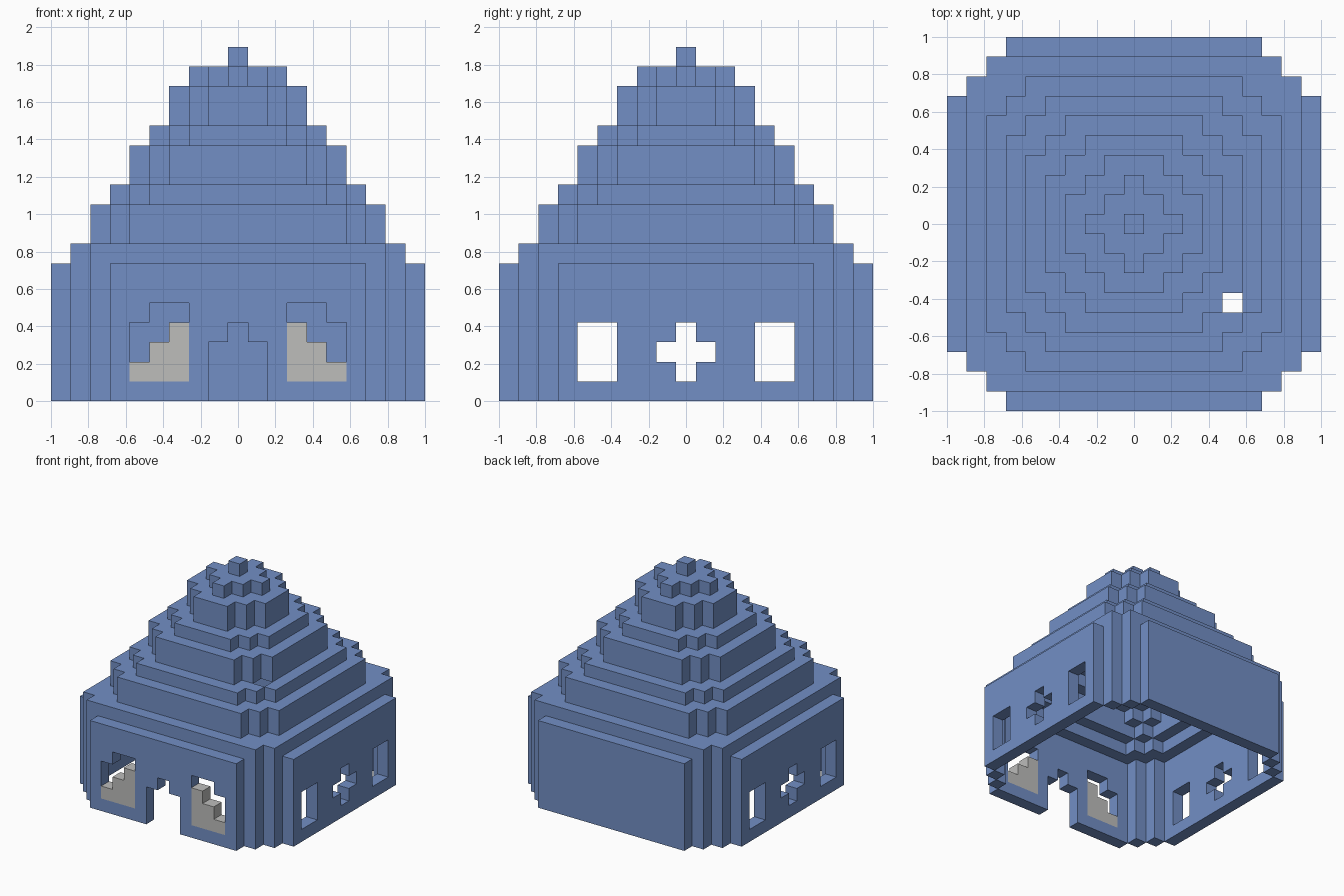
import bpy
import bmesh
import math
from mathutils import Vector

cube = bpy.data.objects.get("Cube")
if cube:
    bpy.data.objects.remove(cube, do_unlink=True)

U = 2 / 19  # edge length of one building block

# Tiers from the ground up: (top level, reach from centre, straight half-run)
TIERS = [(7, 9, 6), (8, 8, 7), (10, 7, 5), (11, 6, 4), (13, 5, 3),
         (14, 4, 2), (16, 3, 1), (17, 2, 0), (18, 0, 0)]
WALL_TOP, TOP = TIERS[0][0], TIERS[-1][0]
SIDES = [(1, 0), (-1, 0), (0, 1), (0, -1)]


def make_material(name, color):
    mat = bpy.data.materials.new(name)
    mat.use_nodes = True
    mat.diffuse_color = color
    mat.node_tree.nodes["Principled BSDF"].inputs["Base Color"].default_value = color
    return mat


def in_tier(x, y, z):
    """True inside the stepped octagonal outline at level z."""
    for top, reach, run in TIERS:
        if z < top:
            return max(abs(x), abs(y)) <= reach and abs(x) + abs(y) <= reach + run
    return False


def is_shell(x, y, z):
    """One-block-thick shell: tier rims plus blocks that close each step."""
    if not in_tier(x, y, z):
        return False
    rim = any(not in_tier(x + dx, y + dy, z) for dx, dy in SIDES)
    return rim or not in_tier(x, y, z + 1)


def is_door(x, y, z):
    return y == -9 and (abs(x) <= 1 and z <= 2 or x == 0 and z == 3)


def is_front_window(x, y, z):
    return y == -9 and 3 <= abs(x) <= 5 and 1 <= z <= (3 if abs(x) == 5 else 4)


def is_window_step(x, y, z):
    return is_front_window(x, y, z) and z <= 6 - abs(x)


def is_side_window(x, y, z):
    tall = abs(y) in (4, 5) and 1 <= z <= 3
    cross = abs(y) + abs(z - 2) <= 1
    return abs(x) == 9 and (tall or cross)


def is_opening(x, y, z):
    roof_hole = (x, y, z) == (5, -4, 10)
    return (is_door(x, y, z) or is_front_window(x, y, z)
            or is_side_window(x, y, z) or roof_hole)


def build_blocks(name, cells, solid, mat):
    """Mesh the exposed block faces, then merge coplanar ones."""
    bm = bmesh.new()
    for cell in cells:
        centre = Vector(cell) + Vector((0, 0, 0.5))
        for axis in range(3):
            for sign in (-1, 1):
                n = Vector((0, 0, 0))
                n[axis] = sign
                if tuple(int(c) for c in Vector(cell) + n) in solid:
                    continue
                a = Vector((0, 0, 0))
                a[(axis + 1) % 3] = 1
                b = n.cross(a)
                corners = (a + b, b - a, -a - b, a - b)
                bm.faces.new([bm.verts.new((centre + (n + c) / 2) * U) for c in corners])
    bmesh.ops.remove_doubles(bm, verts=bm.verts[:], dist=U / 100)
    bmesh.ops.dissolve_limit(bm, angle_limit=math.radians(1),
                             verts=bm.verts[:], edges=bm.edges[:])
    mesh = bpy.data.meshes.new(name)
    bm.to_mesh(mesh)
    bm.free()
    mesh.materials.append(mat)
    obj = bpy.data.objects.new(name, mesh)
    bpy.context.collection.objects.link(obj)
    return obj


blue = make_material("soft_blue", (0.17, 0.275, 0.56, 1))
grey = make_material("light_grey", (0.51, 0.51, 0.50, 1))

# Sort the blocks into parts
span = range(-9, 10)
shell = [(x, y, z) for x in span for y in span for z in range(TOP) if is_shell(x, y, z)]
steps = [c for c in shell if is_window_step(*c)]
blocks = [c for c in shell if not is_opening(*c)]
solid = set(blocks + steps)

# Walls, roof, and the stepped fillings of the two front windows
build_blocks("walls", [c for c in blocks if c[2] < WALL_TOP], solid, blue)
build_blocks("stepped_roof", [c for c in blocks if c[2] >= WALL_TOP], solid, blue)
build_blocks("window_steps_left", [c for c in steps if c[0] > 0], solid, grey)
build_blocks("window_steps_right", [c for c in steps if c[0] < 0], solid, grey)
